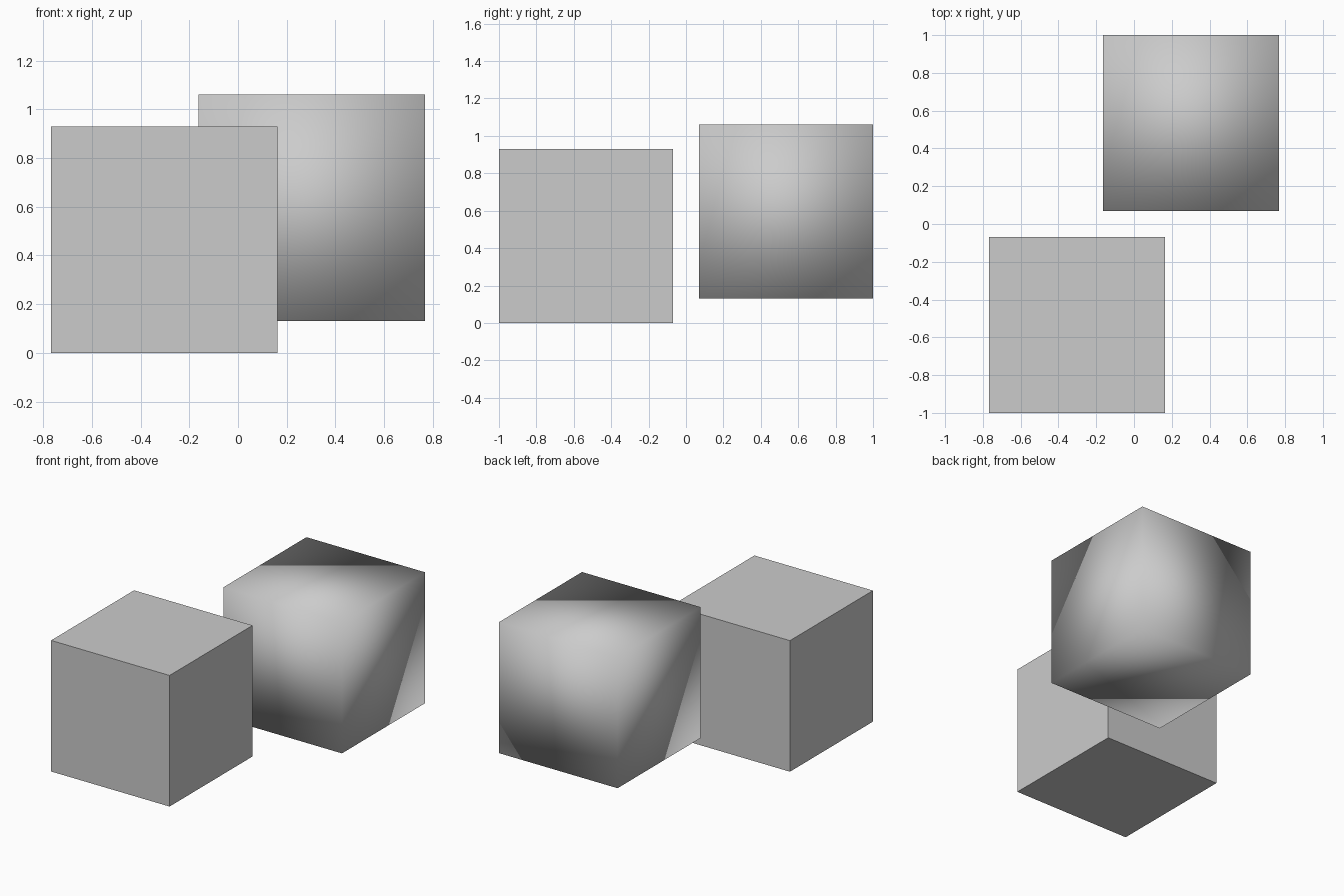
import bpy

if "Cube" in bpy.data.objects:
    bpy.data.objects.remove(bpy.data.objects["Cube"])

SIZE = 0.93


def cube(name, location, smooth):
    bpy.ops.mesh.primitive_cube_add(size=SIZE, location=location)
    obj = bpy.context.object
    obj.name = name
    if smooth:
        bpy.ops.object.shade_smooth()
    else:
        bpy.ops.object.shade_flat()
    return obj


# Front cube: flat faces, resting on the ground
cube("flat_cube", (-0.302, -0.535, SIZE / 2), False)

# Back cube: normals smoothed across all edges, raised slightly
cube("smooth_cube", (0.302, 0.535, 0.13 + SIZE / 2), True)
